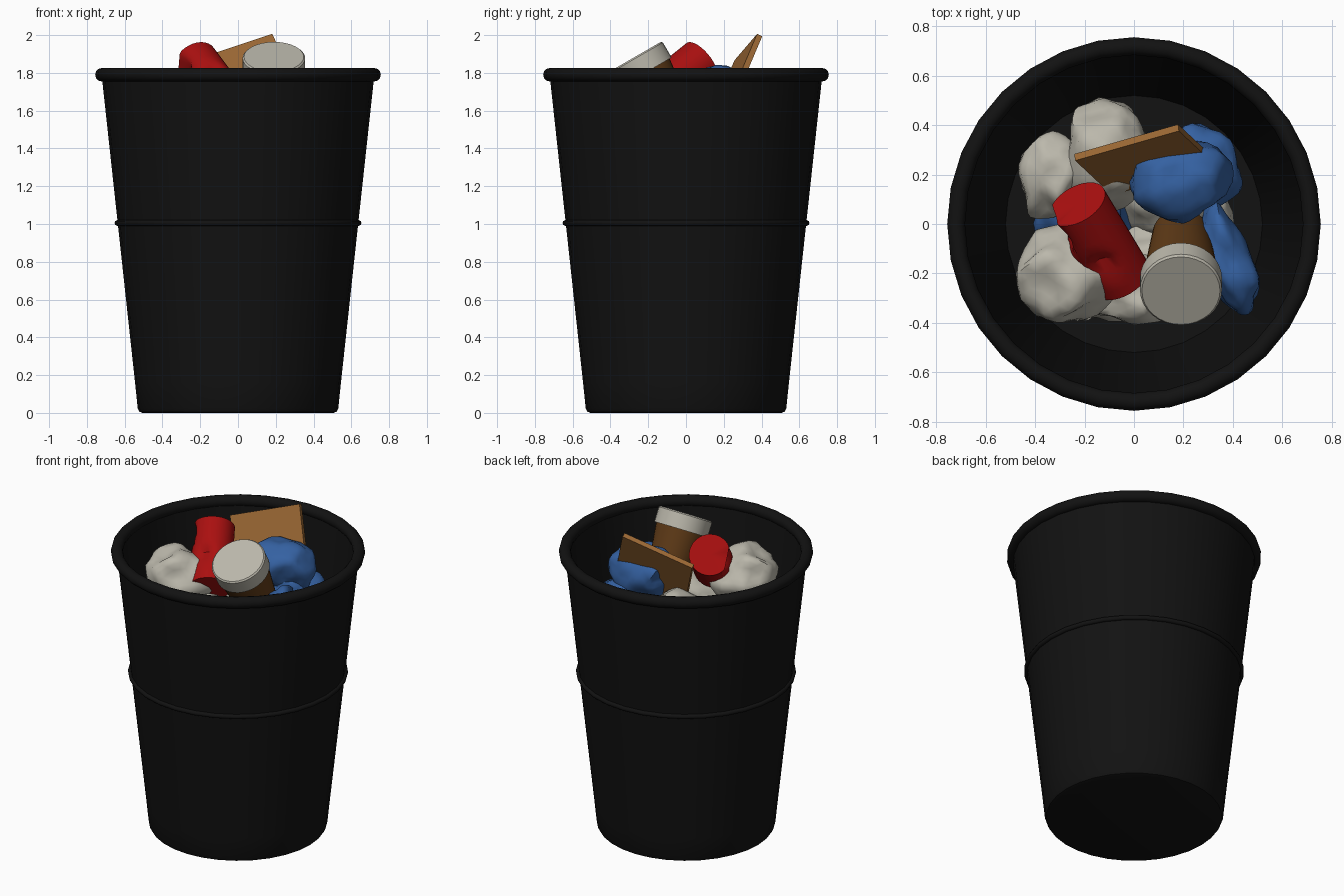
import bpy, bmesh, math, random
from mathutils import Vector, Matrix, noise

random.seed(4)
if "Cube" in bpy.data.objects:
    bpy.data.objects.remove(bpy.data.objects["Cube"], do_unlink=True)


def material(name, r, g, b):
    m = bpy.data.materials.new(name)
    m.use_nodes = True
    m.diffuse_color = (r, g, b, 1)
    node = m.node_tree.nodes["Principled BSDF"]
    node.inputs["Base Color"].default_value = (r, g, b, 1)
    node.inputs["Roughness"].default_value = 0.7
    return m


BLACK = material("black plastic", 0.006, 0.006, 0.006)
WHITE = material("off white", 0.5, 0.48, 0.41)
RED = material("red", 0.4, 0.005, 0.005)
BLUE = material("blue", 0.035, 0.12, 0.36)
CARD = material("cardboard brown", 0.33, 0.14, 0.035)
COFFEE = material("dark brown", 0.12, 0.045, 0.009)


def finish(name, bm, mat, angle=35):
    bmesh.ops.recalc_face_normals(bm, faces=bm.faces)
    me = bpy.data.meshes.new(name)
    bm.to_mesh(me)
    bm.free()
    me.materials.append(mat)
    me.shade_smooth()
    me.set_sharp_from_angle(angle=math.radians(angle))
    ob = bpy.data.objects.new(name, me)
    bpy.context.collection.objects.link(ob)
    return ob


def lathe(profile, segs=32, closed=False, loc=(0, 0, 0), axis=(0, 0, 1)):
    """Spin an (r, z) profile, then aim its z along axis."""
    bm = bmesh.new()
    vs = [bm.verts.new((r, 0, z)) for r, z in profile]
    for a, b in zip(vs, vs[1:] + (vs[:1] if closed else [])):
        bm.edges.new((a, b))
    bmesh.ops.spin(bm, geom=bm.verts[:] + bm.edges[:], cent=(0, 0, 0),
                   axis=(0, 0, 1), angle=math.tau, steps=segs)
    bmesh.ops.remove_doubles(bm, verts=bm.verts, dist=0.0005)
    rot = Vector(axis).to_track_quat('Z', 'Y').to_matrix().to_4x4()
    bm.transform(Matrix.Translation(loc) @ rot)
    return bm


def ring(name, radius, z, thick, sides):
    pts = [(radius + thick * math.cos(i * math.tau / sides),
            z + thick * math.sin(i * math.tau / sides)) for i in range(sides)]
    finish(name, lathe(pts, closed=True), BLACK, 60)


def lump(name, mat, loc, size, turn=0):
    """Crumpled ball: jittered coarse sphere, refined and wrinkled."""
    bm = bmesh.new()
    bmesh.ops.create_icosphere(bm, subdivisions=2, radius=1)
    for v in bm.verts:
        v.co *= random.uniform(0.82, 1.15)
    bmesh.ops.subdivide_edges(bm, edges=bm.edges[:], cuts=2, use_grid_fill=True, smooth=0.4)
    shift = Vector(loc) * 9
    for v in bm.verts:
        v.co *= 1 + 0.1 * noise.noise(v.co * 2.5 + shift)
    bm.transform(Matrix.Translation(loc) @ Matrix.Rotation(math.radians(turn), 4, 'Z')
                 @ Matrix.Diagonal((*size, 1)))
    finish(name, bm, mat, 50)


# Bin shell, rim and middle rib
finish("bin_body", lathe([(0, 0), (0.505, 0), (0.522, 0.006), (0.531, 0.025), (0.545, 0.16),
                          (0.722, 1.79), (0.695, 1.79), (0.52, 0.04), (0, 0.04)]), BLACK, 40)
ring("bin_rim", 0.72, 1.79, 0.036, 12)
ring("bin_rib", 0.639, 1.005, 0.015, 8)

# Takeaway cup with lid
lid_top, cup_axis = Vector((0.19, -0.27, 1.885)), Vector((0, -0.5, 0.866))
finish("cup_lid", lathe([(0, 0), (0.158, 0), (0.166, -0.008), (0.166, -0.1), (0, -0.1)],
                        loc=lid_top, axis=cup_axis), WHITE)
finish("cup_body", lathe([(0, -0.09), (0.155, -0.09), (0.115, -0.46), (0, -0.46)],
                         loc=lid_top, axis=cup_axis), COFFEE)

# Crushed can: a cylinder with dents pushed into its side
top, base = Vector((-0.23, 0.08, 1.86)), Vector((-0.05, -0.22, 1.62))
length = (top - base).length
side = [(0.125, -length * i / 10) for i in range(11)]
can = lathe([(0, 0)] + side + [(0, -length)], loc=top, axis=top - base)
for centre, reach in (((-0.32, -0.03, 1.8), 0.11), ((-0.12, -0.17, 1.8), 0.07)):
    c = Vector(centre)
    inward = (top.lerp(base, 0.4) - c).normalized()
    for v in can.verts:
        d = (v.co - c).length
        if d < reach:
            v.co += inward * (reach - d) * 0.8
finish("crushed_can", can, RED, 40)

# Cardboard panel, spanned by its top edge and its fall
along = Vector((0.42, 0.12, 0.14))
across = Vector((0.15, -0.14, -0.33))
normal = along.cross(across).normalized() * 0.03
corner = Vector((-0.24, 0.27, 1.86))
bm = bmesh.new()
bmesh.ops.create_cube(bm, size=1)
for v in bm.verts:
    v.co = corner + along * (v.co.x + 0.5) + across * (v.co.y + 0.5) + normal * v.co.z
finish("cardboard_panel", bm, CARD)

# Crumpled rubbish on top of the pile
lump("blue_wrap_top", BLUE, (0.18, 0.19, 1.68), (0.2, 0.17, 0.165))
lump("blue_wrap_under", BLUE, (0.27, 0.22, 1.5), (0.17, 0.19, 0.15))
lump("blue_wrap_side", BLUE, (0.38, -0.14, 1.53), (0.11, 0.23, 0.15), 20)
lump("paper_left", WHITE, (-0.27, -0.2, 1.63), (0.2, 0.2, 0.18))
lump("paper_front", WHITE, (0.0, -0.27, 1.45), (0.2, 0.14, 0.15))
lump("paper_back", WHITE, (-0.1, 0.28, 1.45), (0.19, 0.22, 0.2))
lump("paper_back_left", WHITE, (-0.33, 0.2, 1.42), (0.13, 0.18, 0.15))

# Hidden lower layers that carry the pile
for layer in range(4):
    for k in range(3):
        a = math.tau * k / 3 + layer
        lump(f"buried_paper_{layer}_{k}", BLUE if k == 0 else WHITE,
             (0.2 * math.cos(a), 0.2 * math.sin(a), 0.24 + 0.3 * layer), (0.2, 0.2, 0.17))
